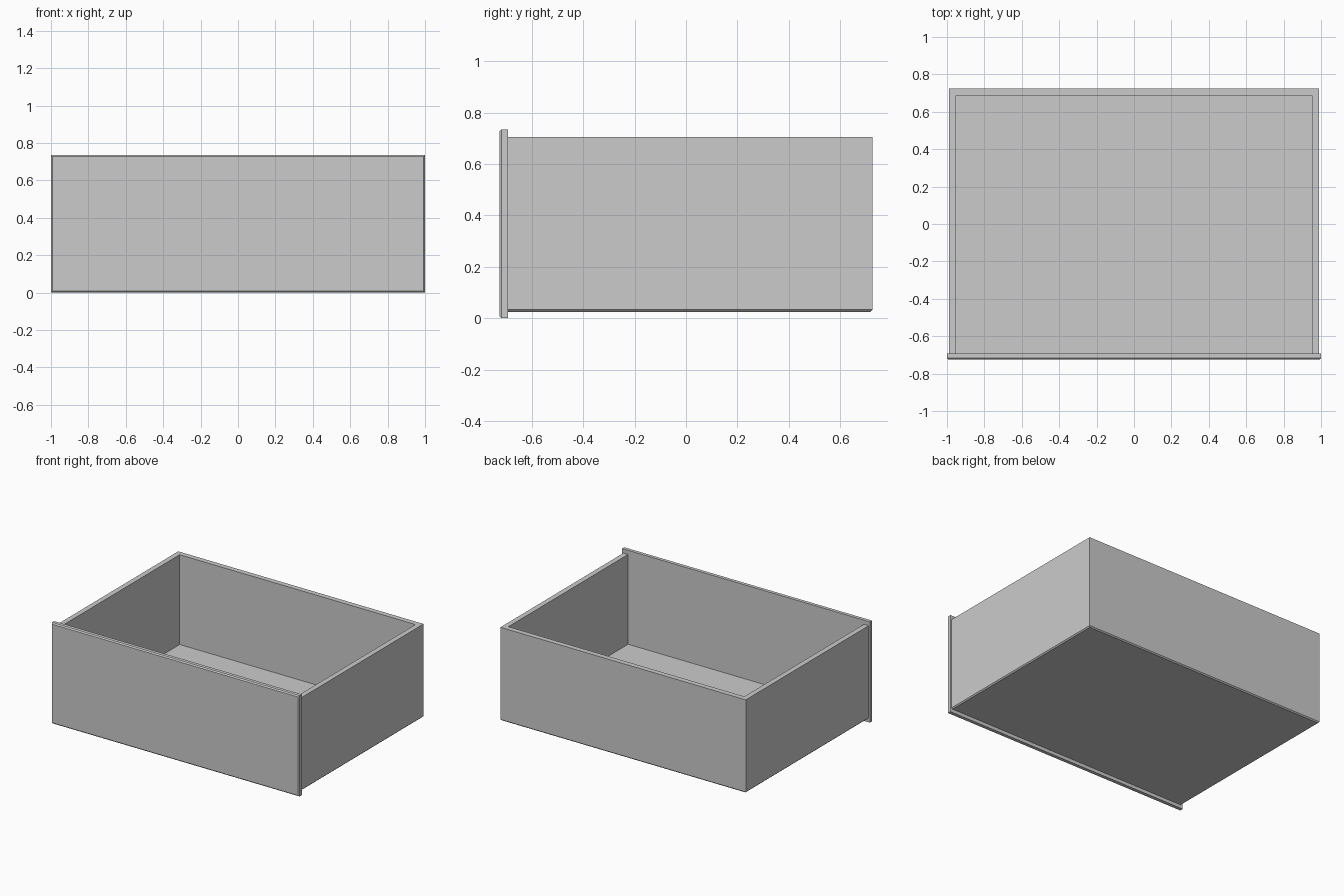
import bpy
import bmesh

cube = bpy.data.objects.get("Cube")
if cube:
    bpy.data.objects.remove(cube, do_unlink=True)

# One flat grey for the whole drawer
grey = bpy.data.materials.new("light_grey")
grey.use_nodes = True
grey.diffuse_color = (0.6, 0.6, 0.6, 1)
grey.node_tree.nodes["Principled BSDF"].inputs["Base Color"].default_value = (0.6, 0.6, 0.6, 1)


def block(name, low, high, edge_rule=None, width=0.008):
    """Box between two corners; edges whose midpoint passes edge_rule are chamfered."""
    bm = bmesh.new()
    bmesh.ops.create_cube(bm, size=1)
    for v in bm.verts:
        v.co = [l if c < 0 else h for c, l, h in zip(v.co, low, high)]
    if edge_rule:
        edges = [e for e in bm.edges if edge_rule((e.verts[0].co + e.verts[1].co) / 2)]
        bmesh.ops.bevel(bm, geom=edges, offset=width, segments=1,
                        profile=0.5, affect='EDGES')
    mesh = bpy.data.meshes.new(name)
    bm.to_mesh(mesh)
    bm.free()
    mesh.materials.append(grey)
    obj = bpy.data.objects.new(name, mesh)
    bpy.context.collection.objects.link(obj)
    return obj


FRONT, JOINT, BACK = -0.725, -0.692, 0.725
BOTTOM, RIM, WALL = 0.025, 0.705, 0.038

# Front panel, chamfered around its face
block("front_panel", (-1, FRONT, 0), (1, JOINT, 0.735),
      lambda m: m.y < FRONT + 0.001)

# Drawer box: chamfered along the underside, except at the panel joint
box = block("drawer_box", (-0.99, JOINT, BOTTOM), (0.99, BACK, RIM),
            lambda m: m.z < BOTTOM + 0.001 and m.y > JOINT + 0.001)

# Hollow interior, open at the top and against the front panel
cutter = block("interior_cutter", (-0.99 + WALL, JOINT - 0.2, 0.05),
               (0.99 - WALL, BACK - WALL, RIM + 0.2))
cutter.hide_render = True
cutter.hide_viewport = True
cutter.display_type = 'WIRE'

hollow = box.modifiers.new("hollow", 'BOOLEAN')
hollow.operation = 'DIFFERENCE'
hollow.solver = 'EXACT'
hollow.object = cutter
